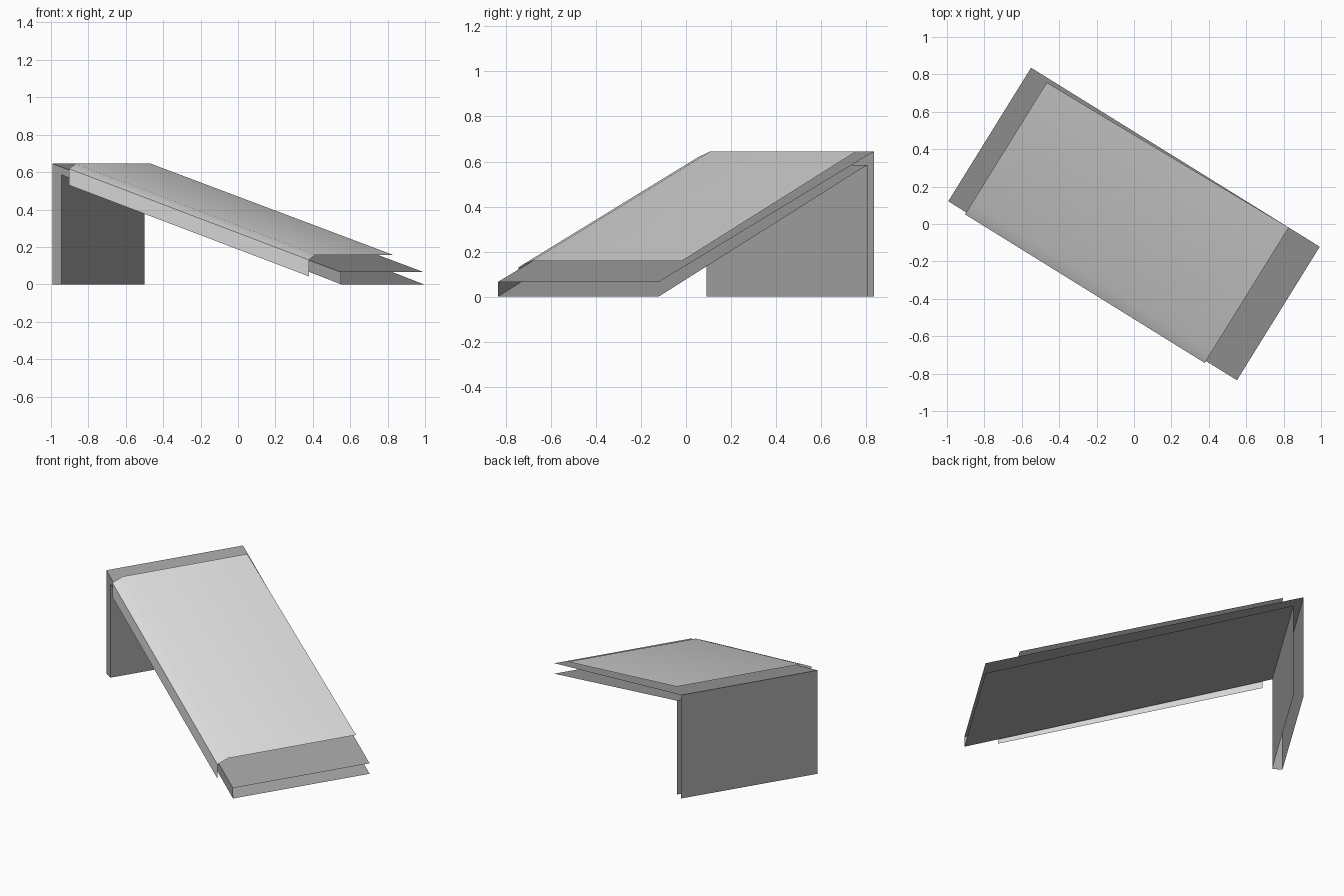
import bpy, bmesh, math

if "Cube" in bpy.data.objects:
    bpy.data.objects.remove(bpy.data.objects["Cube"])

ANGLE = math.radians(-31.8)      # the ramp sits turned in plan
HALF_W = 0.42                    # half width of the frame


def material(name, g):
    m = bpy.data.materials.new(name)
    m.diffuse_color = (g, g, g, 1)
    m.use_nodes = True
    m.node_tree.nodes["Principled BSDF"].inputs["Base Color"].default_value = m.diffuse_color
    return m


def sheet(name, verts, faces, mat):
    """Thin open sheet-metal part in local length/width axes."""
    bm = bmesh.new()
    vs = [bm.verts.new(v) for v in verts]
    for f in faces:
        bm.faces.new([vs[i] for i in f])
    me = bpy.data.meshes.new(name)
    bm.to_mesh(me)
    bm.free()
    ob = bpy.data.objects.new(name, me)
    bpy.context.collection.objects.link(ob)
    me.materials.append(mat)
    ob.rotation_euler.z = ANGLE
    return ob


frame_grey = material("frame grey", 0.36)
cover_grey = material("cover light grey", 0.72)

# Frame: bent outer and inner plates, closed by a wall on the near side only
outer = [(-0.908, 0.0), (-0.908, 0.645), (0.908, 0.065)]
inner = [(-0.850, 0.0), (-0.850, 0.585), (0.908, 0.0)]
verts = [(u, v, z) for prof in (outer, inner) for v in (-HALF_W, HALF_W) for u, z in prof]
# indices: outer near 0-2, outer far 3-5, inner near 6-8, inner far 9-11
faces = []
for i in (0, 1):
    faces.append((i, i + 1, i + 4, i + 3))          # outer plates
    faces.append((i + 6, i + 9, i + 10, i + 7))     # inner plates
    faces.append((i, i + 6, i + 7, i + 1))          # near side wall
sheet("ramp_frame", verts, faces, frame_grey)

# Cover: skirt, chamfer and top sheet floating just above the frame
verts = []
for u, zt, far in ((-0.795, 0.645, 0.397), (0.713, 0.158, 0.42)):
    verts += [(u, -0.432, zt - 0.115), (u, -0.432, zt - 0.027),
              (u, -0.365, zt), (u, far, zt)]
faces = [(i, i + 4, i + 5, i + 1) for i in range(3)]
cover = sheet("ramp_cover", verts, faces, cover_grey)
bpy.context.view_layer.objects.active = cover
cover.select_set(True)
bpy.ops.object.shade_smooth_by_angle(angle=math.radians(30))
